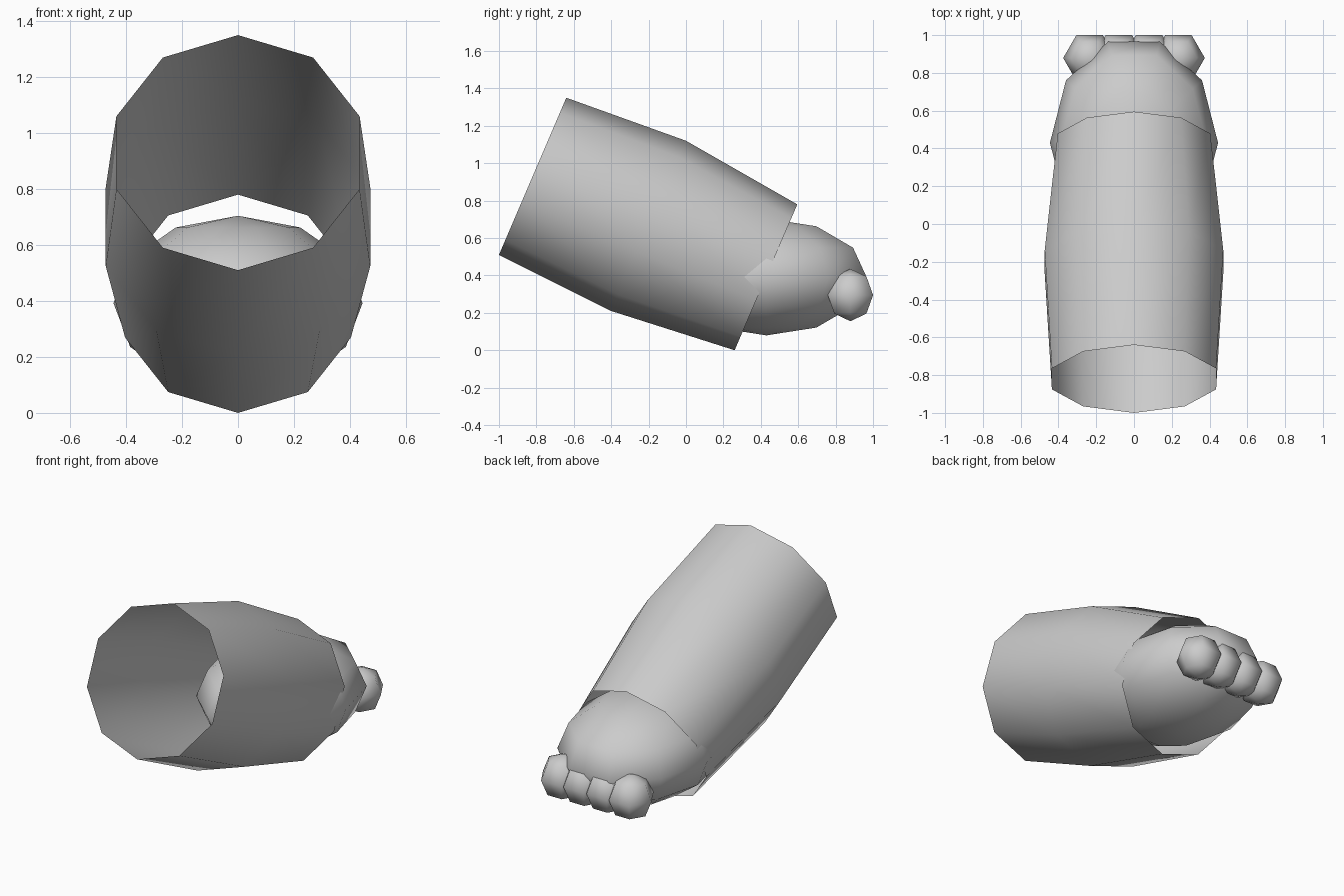
import bpy, bmesh
from math import sin, cos, pi
from mathutils import Vector

if "Cube" in bpy.data.objects:
    bpy.data.objects.remove(bpy.data.objects["Cube"])


def make_object(name, bm):
    bmesh.ops.recalc_face_normals(bm, faces=bm.faces)
    for f in bm.faces:
        f.smooth = True
    me = bpy.data.meshes.new(name)
    bm.to_mesh(me)
    bm.free()
    ob = bpy.data.objects.new(name, me)
    bpy.context.collection.objects.link(ob)
    return ob


def ball(name, centre, radii, sides, bands):
    """Low-poly ellipsoid with poles on z and a corner on the x axis."""
    bm = bmesh.new()
    c = Vector(centre)

    def pt(lat, lon):
        return c + Vector((radii[0] * cos(lat) * cos(lon),
                           radii[1] * cos(lat) * sin(lon),
                           radii[2] * sin(lat)))
    rows = [[bm.verts.new(pt(-pi / 2 + pi * j / bands, 2 * pi * i / sides))
             for i in range(sides)] for j in range(1, bands)]
    low, high = bm.verts.new(pt(-pi / 2, 0)), bm.verts.new(pt(pi / 2, 0))
    for i in range(sides):
        k = (i + 1) % sides
        bm.faces.new((low, rows[0][k], rows[0][i]))
        bm.faces.new((high, rows[-1][i], rows[-1][k]))
        for a, b in zip(rows, rows[1:]):
            bm.faces.new((a[i], a[k], b[k], b[i]))
    return make_object(name, bm)


# Open leg sleeve: three tilted ten-sided rings, given by top and bottom (y, z)
SIDES = 10
bm = bmesh.new()
rings = []
for top, bottom in (((-0.64, 1.35), (-1.0, 0.51)),
                    ((0.0, 1.12), (-0.40, 0.21)),
                    ((0.595, 0.78), (0.26, 0.0))):
    t, b = Vector((0, *top)), Vector((0, *bottom))
    mid, up = (t + b) / 2, (t - b) / 2
    rings.append([bm.verts.new(mid + up * cos(2 * pi * i / SIDES)
                               + Vector((up.length * sin(2 * pi * i / SIDES), 0, 0)))
                  for i in range(SIDES)])
for a, b in zip(rings, rings[1:]):
    for i in range(SIDES):
        k = (i + 1) % SIDES
        # wound so the normals face outward
        bm.faces.new((a[i], a[k], b[k], b[i]))
make_object("leg_sleeve", bm)

# Rounded foot
ball("foot", (0, 0.43, 0.392), (0.445, 0.5625, 0.3125), 10, 6)

# Row of four toes
for n, x in enumerate((-0.235, -0.08, 0.08, 0.235), 1):
    ball(f"toe_{n}", (x, 0.879, 0.295), (0.14, 0.14, 0.14), 6, 4)
